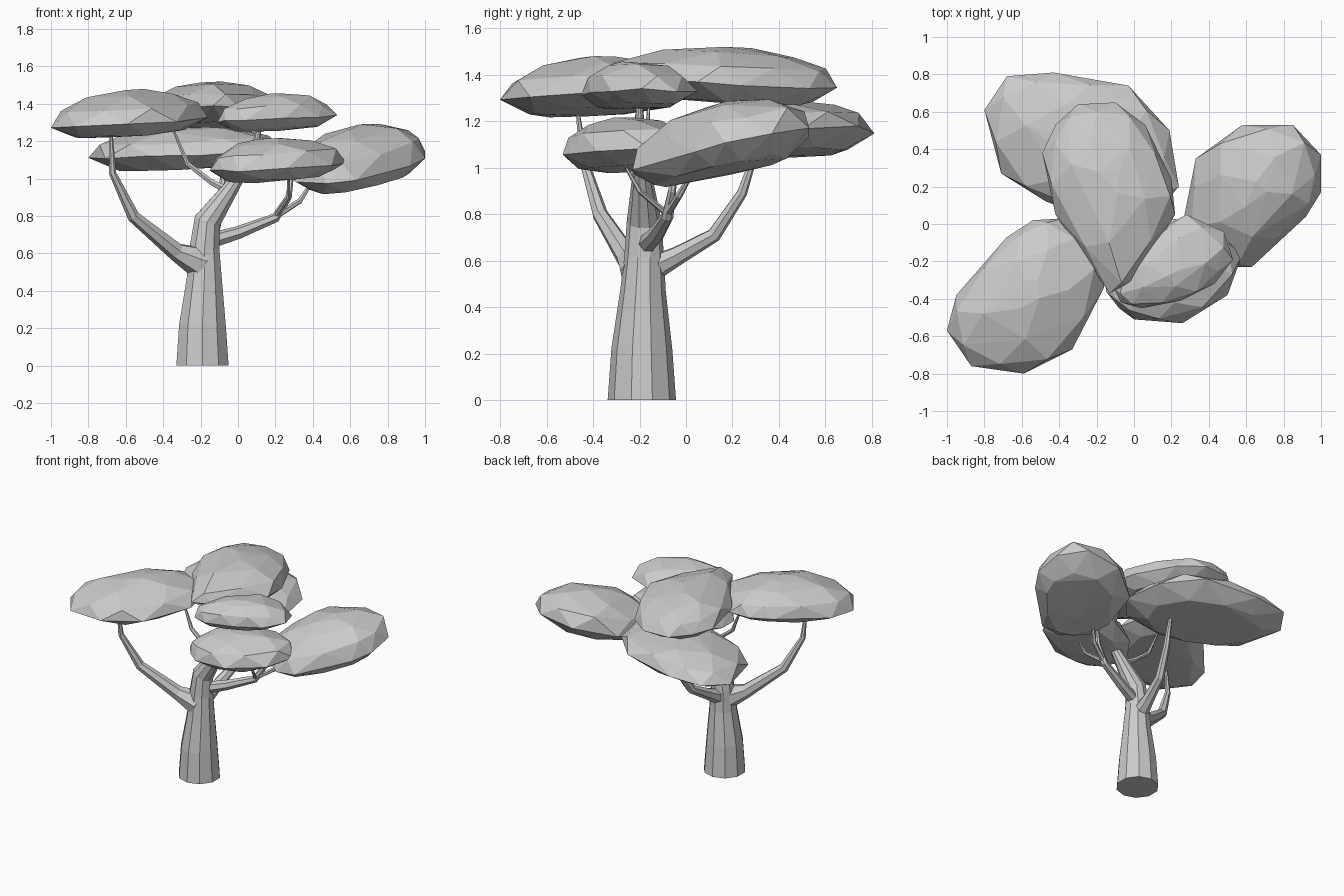
import bpy, bmesh, math, random
from mathutils import Vector

if "Cube" in bpy.data.objects:
    bpy.data.objects.remove(bpy.data.objects["Cube"])

random.seed(4)


def finish(name, bm):
    bmesh.ops.recalc_face_normals(bm, faces=bm.faces[:])
    me = bpy.data.meshes.new(name)
    bm.to_mesh(me)
    bm.free()
    ob = bpy.data.objects.new(name, me)
    bpy.context.collection.objects.link(ob)
    return ob


def limb(name, path, sides):
    """Tapered faceted tube; path entries are (x, y, z, radius)."""
    bm = bmesh.new()
    pts = [Vector(p[:3]) for p in path]
    rings = []
    for i, p in enumerate(pts):
        a, b = pts[max(i - 1, 0)], pts[min(i + 1, len(pts) - 1)]
        # a trunk base stays level with the ground
        axis = Vector((0, 0, 1)) if p.z == 0 else (b - a).normalized()
        q = Vector((0, 0, 1)).rotation_difference(axis)
        rings.append([bm.verts.new(p + q @ Vector((path[i][3] * math.cos(t), path[i][3] * math.sin(t), 0)))
                      for t in (2 * math.pi * k / sides + math.pi / 2 for k in range(sides))])
    for r, s in zip(rings, rings[1:]):
        for k in range(sides):
            j = (k + 1) % sides
            bm.faces.new((r[k], r[j], s[j], s[k]))
    bm.faces.new(rings[0])
    bm.faces.new(rings[-1])
    return finish(name, bm)


def canopy(name, outline, low, edge, high, slope=(0, 0)):
    """Flattened faceted leaf cloud grown from its plan outline."""
    bm = bmesh.new()
    pts = [Vector(p) for p in outline]
    c = sum(pts, Vector((0, 0))) / len(pts)
    up, down = high - edge, edge - low
    levels = [(0.3, low), (0.74, low + 0.1 * down), (1, edge),
              (0.93, edge + 0.5 * up), (0.56, edge + 0.86 * up), (0.2, high)]
    for i, (s, z) in enumerate(levels):
        ring = pts if i % 2 == 0 else [(p + q) / 2 for p, q in zip(pts, pts[1:] + pts[:1])]
        if i in (0, 4, 5):
            ring = ring[::2]
        for p in ring:
            d = (p - c) * s * (1 if s == 1 else random.uniform(0.96, 1.04))
            dz = d.x * slope[0] + d.y * slope[1] + random.uniform(-0.008, 0.008)
            bm.verts.new((c.x + d.x, c.y + d.y, z + dz))
    res = bmesh.ops.convex_hull(bm, input=bm.verts[:])
    junk = {v for v in res["geom_interior"] + res["geom_unused"] if isinstance(v, bmesh.types.BMVert)}
    bmesh.ops.delete(bm, geom=list(junk), context='VERTS')
    return finish(name, bm)


# Trunk bending into the main limb
limb("trunk", [(-.19, -.19, 0, .147), (-.19, -.19, .22, .131), (-.18, -.185, .47, .098),
               (-.18, -.18, .62, .085), (-.165, -.18, .77, .075), (-.01, -.19, .99, .038),
               (.09, -.2, 1.15, .024), (.12, -.2, 1.31, .012)], 10)

# Branches
limb("left_branch", [(-.2, -.2, .55, .09), (-.33, -.25, .61, .05), (-.56, -.37, .8, .034),
                     (-.67, -.44, 1.03, .02), (-.68, -.47, 1.27, .007)], 7)
limb("back_branch", [(-.18, -.16, .56, .06), (-.16, -.04, .62, .042), (-.13, .12, .71, .032),
                     (-.09, .24, .89, .023), (-.07, .31, 1.1, .012)], 7)
limb("right_branch", [(-.17, -.18, .66, .045), (.0, -.13, .71, .036), (.2, -.08, .79, .026),
                      (.27, -.06, .9, .018), (.29, -.05, 1.03, .01)], 7)
limb("right_twig", [(.18, -.09, .785, .018), (.33, -.03, .88, .015), (.42, .05, 1.02, .008)], 6)
limb("front_twig", [(.2, -.08, .8, .014), (.27, -.2, .9, .011), (.27, -.28, 1.04, .006)], 6)
limb("upper_twig", [(-.04, -.19, .93, .025), (-.14, -.18, .98, .017), (-.27, -.17, 1.08, .014),
                    (-.35, -.16, 1.27, .006)], 6)

# Leaf clouds
canopy("left_canopy", [(-1, -.57), (-.95, -.38), (-.68, -.07), (-.54, .02), (-.38, .03), (-.2, -.12),
                       (-.16, -.34), (-.33, -.67), (-.59, -.8), (-.87, -.76)],
       1.235, 1.30, 1.47, (.05, .03))
canopy("back_canopy", [(-.8, .61), (-.68, .79), (-.43, .81), (-.03, .74), (.19, .5), (.24, .2),
                       (.1, .04), (-.2, .02), (-.47, .12), (-.71, .27)],
       1.06, 1.14, 1.28, (.06, .05))
canopy("top_canopy", [(-.49, .38), (-.42, .53), (-.3, .64), (-.1, .65), (.06, .53), (.2, .24),
                      (.22, .05), (0, -.3), (-.13, -.37), (-.42, .05)],
       1.28, 1.36, 1.51, (0, -.04))
canopy("upper_front_canopy", [(.28, .05), (.48, -.04), (.53, -.19), (.43, -.32), (.25, -.41),
                              (.04, -.45), (-.07, -.42), (-.11, -.34), (-.03, -.2), (.08, -.06)],
       1.26, 1.32, 1.45, (.04, 0))
canopy("lower_front_canopy", [(-.08, -.45), (0, -.51), (.26, -.53), (.5, -.38), (.58, -.16),
                              (.48, -.03), (.2, .03), (-.03, -.08), (-.14, -.24), (-.15, -.36)],
       .99, 1.06, 1.21, (.06, .04))
canopy("right_canopy", [(1, .17), (1, .37), (.85, .53), (.58, .53), (.33, .35), (.27, .05),
                        (.31, -.1), (.48, -.23), (.63, -.23), (.92, .04)],
       .975, 1.065, 1.27, (.1, .2))
